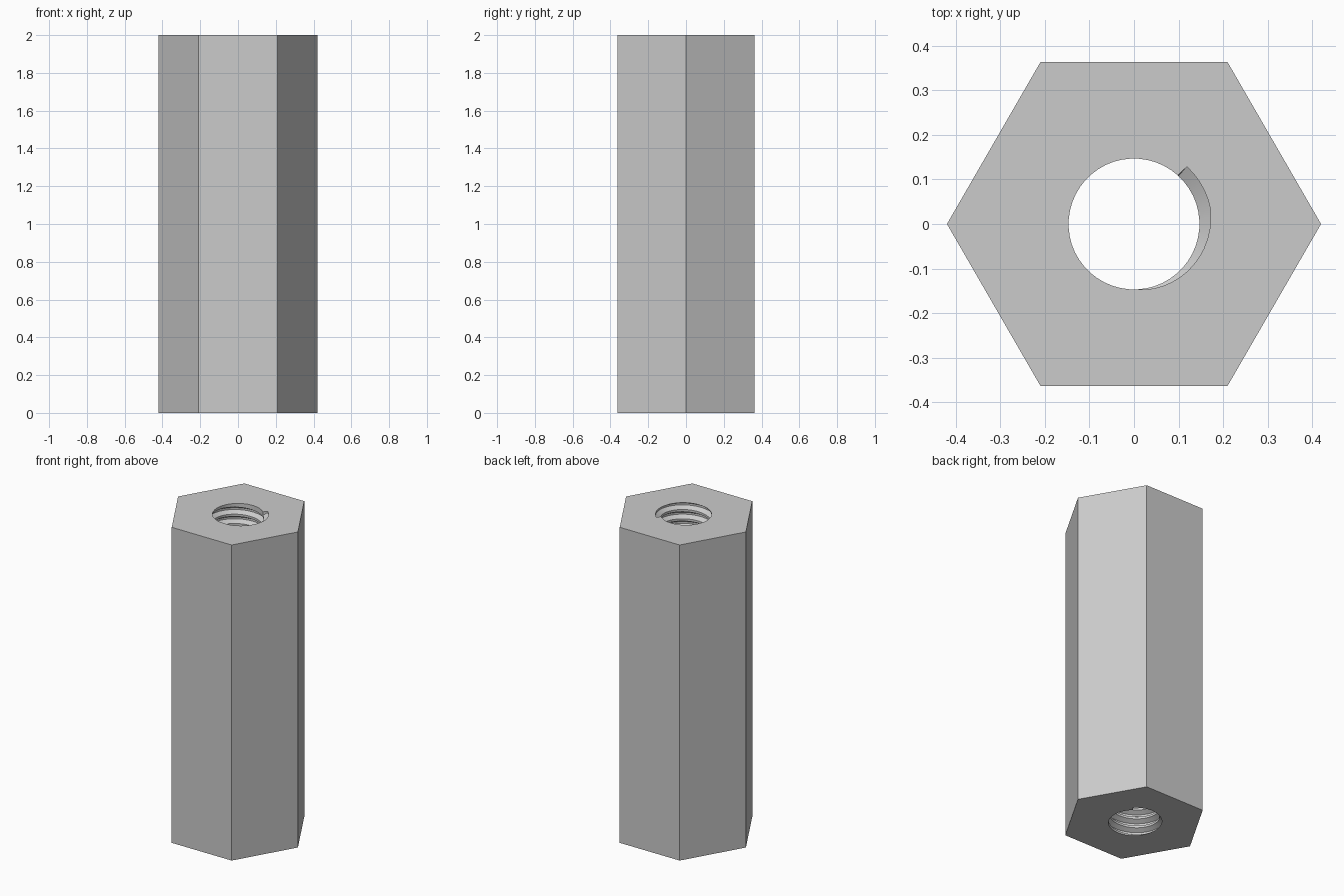
import bpy, bmesh, math

cube = bpy.data.objects.get("Cube")
if cube:
    bpy.data.objects.remove(cube)

LENGTH, HEX_R = 2.0, 0.42
MINOR, MAJOR = 0.147, 0.175
TURNS, SEG, EPS = 34, 48, 0.002
PITCH = LENGTH / TURNS
START = math.radians(48)
# groove section: (offset along the axis in pitches, is it the groove floor)
GROOVE = [(-0.38, False), (-0.1, True), (0.1, True), (0.38, False)]

steel = bpy.data.materials.new("grey steel")
steel.use_nodes = True
colour = (0.6, 0.6, 0.6, 1)
steel.diffuse_color = colour
steel.node_tree.nodes["Principled BSDF"].inputs["Base Color"].default_value = colour

bm = bmesh.new()

# threaded bore: sweep the groove along a helix, running past both ends
steps = [i / SEG for i in range(SEG)] + [1 - EPS]
rings = []
for turn in range(-2, TURNS + 2):
    for s in steps:
        t = turn + s
        cut = 0 <= t < TURNS - EPS / 2
        a = START + t * math.tau
        ring = []
        for u, floor in GROOVE:
            r = MAJOR if floor and cut else MINOR
            ring.append(bm.verts.new((r * math.cos(a), r * math.sin(a), (t + u) * PITCH)))
        rings.append(ring)
for i in range(len(rings) - 1):
    a, b = rings[i], rings[i + 1]
    for k in range(3):
        bm.faces.new((a[k], b[k], b[k + 1], a[k + 1]))
    # crest between this groove and the next turn
    j = i + len(steps)
    if j + 1 < len(rings):
        bm.faces.new((a[3], b[3], rings[j + 1][0], rings[j][0]))

# trim the bore flush with both ends
for z, up in ((0, -1), (LENGTH, 1)):
    bmesh.ops.bisect_plane(bm, geom=bm.verts[:] + bm.edges[:] + bm.faces[:], dist=1e-6,
                           plane_co=(0, 0, z), plane_no=(0, 0, up), clear_outer=True)

# hexagonal end faces around the bore
hexes = []
for z in (0, LENGTH):
    rim = [e for e in bm.edges if e.is_boundary and all(abs(v.co.z - z) < 1e-4 for v in e.verts)]
    corners = [bm.verts.new((HEX_R * math.cos(k * math.pi / 3), HEX_R * math.sin(k * math.pi / 3), z))
               for k in range(6)]
    outline = [bm.edges.new((corners[k], corners[(k + 1) % 6])) for k in range(6)]
    bmesh.ops.triangle_fill(bm, use_beauty=True, edges=rim + outline, normal=(0, 0, 1))
    hexes.append(corners)

# six side flats
low, high = hexes
for k in range(6):
    n = (k + 1) % 6
    bm.faces.new((low[k], low[n], high[n], high[k]))

bmesh.ops.recalc_face_normals(bm, faces=bm.faces[:])
mesh = bpy.data.meshes.new("hex_standoff")
bm.to_mesh(mesh)
bm.free()
mesh.materials.append(steel)
standoff = bpy.data.objects.new("hex_standoff", mesh)
bpy.context.collection.objects.link(standoff)

bpy.ops.object.select_all(action="DESELECT")
standoff.select_set(True)
bpy.context.view_layer.objects.active = standoff
bpy.ops.object.shade_smooth_by_angle(angle=math.radians(25))
